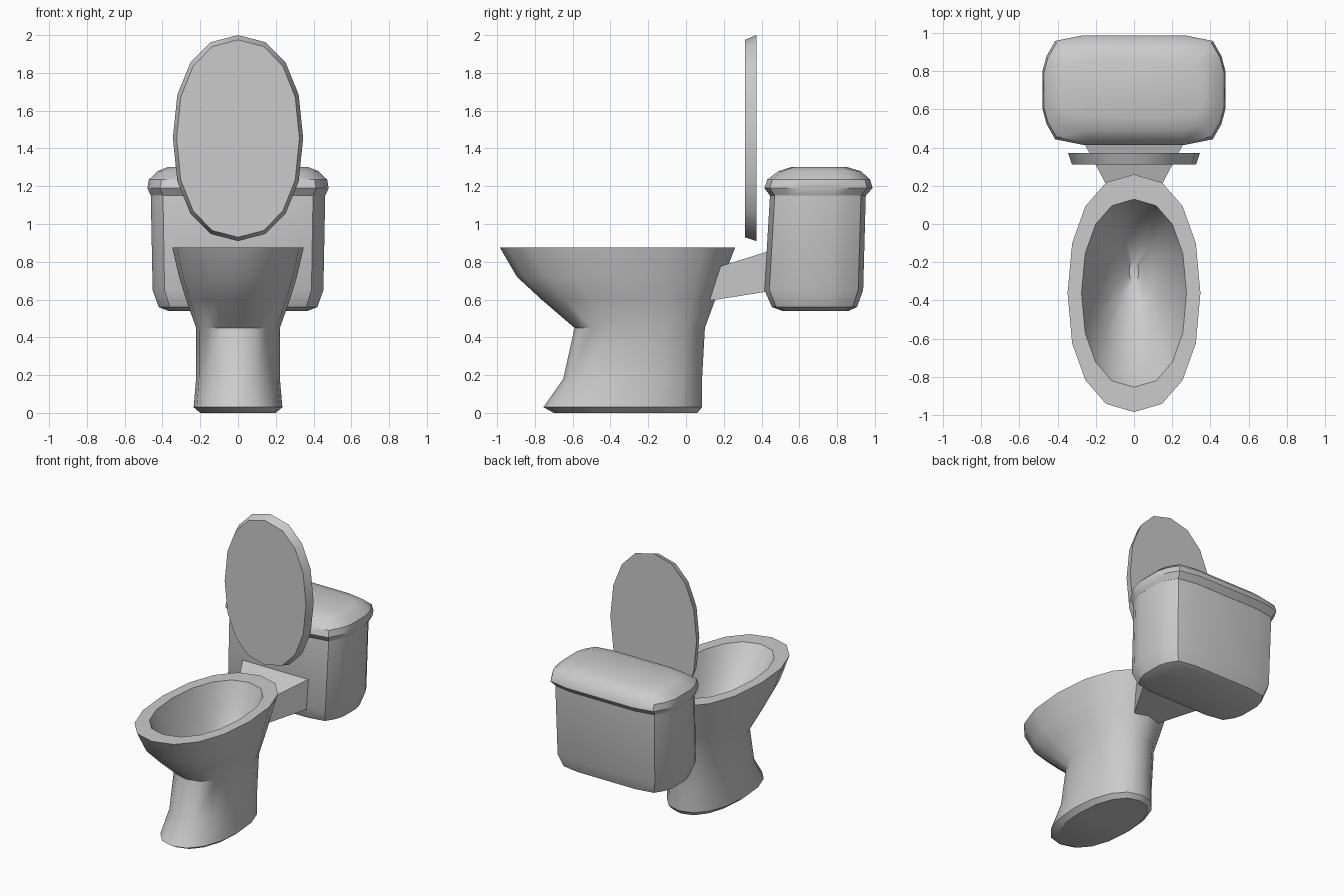
import bpy, bmesh
from math import sin, cos, pi, radians
from mathutils import Matrix

if "Cube" in bpy.data.objects:
    bpy.data.objects.remove(bpy.data.objects["Cube"])


def oval(n=16, power=0.9):
    """Slightly squared unit oval."""
    pts = []
    for i in range(n):
        c, s = cos(2 * pi * i / n), sin(2 * pi * i / n)
        pts.append((abs(c) ** power * (1 if c > 0 else -1),
                    abs(s) ** power * (1 if s > 0 else -1)))
    return pts


def rounded_box():
    """Unit outline with chamfered corners, mirrored from one quarter."""
    q = [(1, 0.33), (0.955, 0.62), (0.86, 0.9), (0.56, 1)]
    h = q + [(-x, y) for x, y in reversed(q)]
    return h + [(-x, -y) for x, y in h]


def loft(name, outline, rings, matrix=None, angle=35):
    """Skin rings given as (z, half width, y min, y max), capped at both ends."""
    bm = bmesh.new()
    loops = []
    for z, w, y0, y1 in rings:
        c, h = (y0 + y1) / 2, (y1 - y0) / 2
        loops.append([bm.verts.new((x * w, c + y * h, z)) for x, y in outline])
    n = len(outline)
    for a, b in zip(loops, loops[1:]):
        for i in range(n):
            j = (i + 1) % n
            bm.faces.new((a[i], a[j], b[j], b[i]))
    bm.faces.new(loops[0][::-1])
    bm.faces.new(loops[-1])
    if matrix:
        bm.transform(matrix)
    bmesh.ops.recalc_face_normals(bm, faces=bm.faces)
    mesh = bpy.data.meshes.new(name)
    bm.to_mesh(mesh)
    bm.free()
    ob = bpy.data.objects.new(name, mesh)
    bpy.context.collection.objects.link(ob)
    bpy.ops.object.select_all(action='DESELECT')
    ob.select_set(True)
    bpy.context.view_layer.objects.active = ob
    bpy.ops.object.shade_smooth_by_angle(angle=radians(angle))
    return ob


# Pedestal and bowl: up the outside, over the rim, down the inside
loft("bowl", oval(), [
    (0.00, 0.20, -0.70, 0.06),
    (0.03, 0.235, -0.755, 0.085),
    (0.18, 0.222, -0.65, 0.085),
    (0.45, 0.222, -0.59, 0.10),
    (0.60, 0.275, -0.765, 0.155),
    (0.72, 0.312, -0.895, 0.20),
    (0.875, 0.348, -0.985, 0.26),
    (0.875, 0.275, -0.855, 0.13),
    (0.68, 0.21, -0.70, 0.06),
    (0.50, 0.105, -0.43, -0.07),
    (0.42, 0.025, -0.30, -0.20),
])

# Raised lid: lofted flat, then stood upright
loft("seat_lid", oval(), [
    (-0.372, 0.345, 0.91, 2.00),
    (-0.312, 0.325, 0.93, 1.975),
], Matrix.Rotation(pi / 2, 4, 'X') @ Matrix.Scale(1, 4))

# Cistern body
loft("tank", rounded_box(), [
    (0.54, 0.37, 0.51, 0.86),
    (0.56, 0.42, 0.455, 0.905),
    (0.65, 0.452, 0.415, 0.938),
    (1.16, 0.462, 0.445, 0.952),
])

# Cistern cover with flared underside and domed top
loft("tank_cover", rounded_box(), [
    (1.15, 0.462, 0.445, 0.952),
    (1.19, 0.48, 0.415, 0.988),
    (1.235, 0.472, 0.43, 0.975),
    (1.28, 0.425, 0.49, 0.925),
    (1.302, 0.37, 0.56, 0.85),
])

# Wedge bracket joining bowl and tank: trapezoid in plan, sloped in profile
bpy.ops.mesh.primitive_cube_add(size=2)
bracket = bpy.context.object
bracket.name = "bracket"
for v in bracket.data.vertices:
    back, top = v.co.y > 0, v.co.z > 0
    v.co.x *= 0.275 if back else 0.105
    v.co.y = 0.45 if back else 0.13
    v.co.z = (0.86 if top else 0.645) if back else (0.76 if top else 0.595)
